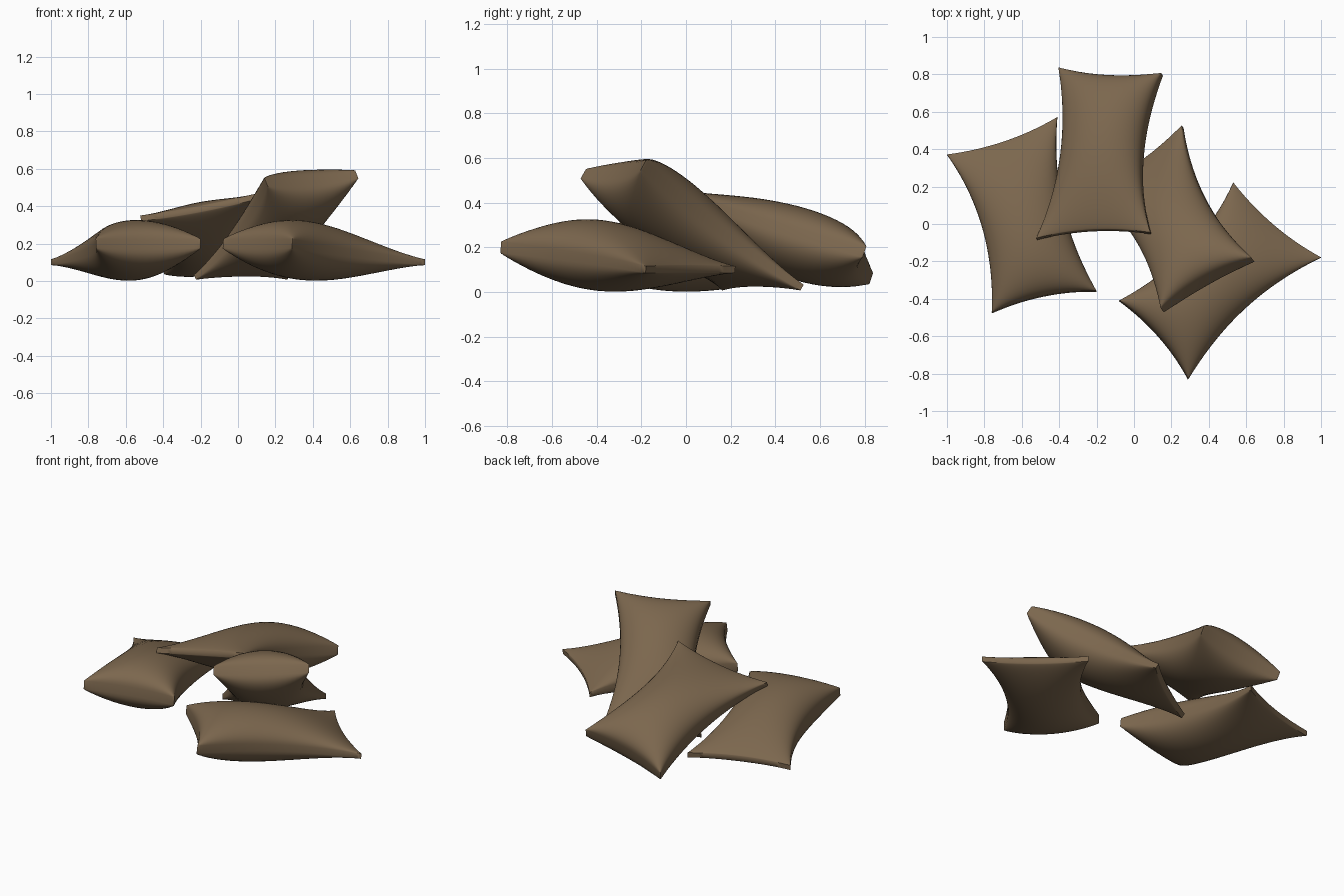
import bpy, bmesh, math
from mathutils import Vector

if "Cube" in bpy.data.objects:
    bpy.data.objects.remove(bpy.data.objects["Cube"])

cloth = bpy.data.materials.new("brown_cloth")
cloth.diffuse_color = (0.20, 0.135, 0.076, 1)
cloth.use_nodes = True
cloth.node_tree.nodes["Principled BSDF"].inputs["Base Color"].default_value = cloth.diffuse_color

NU, NV = 24, 32   # grid across and along each sack
PUFF = 0.135      # height of the filling above the seam


def sack(name, corners):
    """Stuffed sack between four corners: narrow end left, right, wide end right, left."""
    a, b, c, d = [Vector(p) for p in corners]
    normal = ((b + c - a - d).cross(c + d - a - b)).normalized()
    bm = bmesh.new()
    layers = []
    for side in (1, -1):
        grid = []
        for j in range(NV + 1):
            v = -math.cos(math.pi * j / NV)
            w = j and (1 + v) / 2
            # full at the narrow end, wedge-shaped towards the wide end
            length = w ** 0.45 * max(0, 1 - w) ** 0.8 / 0.442
            row = []
            for i in range(NU + 1):
                u = -math.cos(math.pi * i / NU)
                fu, fv = max(0, 1 - u * u), max(0, 1 - v * v)
                # sides and ends are drawn inwards between the corners
                s = (1 + u * (1 - 0.25 * fv)) / 2
                t = (1 + v * (1 - 0.07 * fu)) / 2
                p = a.lerp(b, s).lerp(d.lerp(c, s), t)
                h = 0.026 - 0.010 * w + PUFF * fu ** 0.5 * length
                row.append(bm.verts.new(p + normal * h * side))
            grid.append(row)
        for j in range(NV):
            for i in range(NU):
                bm.faces.new((grid[j][i], grid[j][i + 1], grid[j + 1][i + 1], grid[j + 1][i]))
        # border loop, for the seam
        layers.append(grid[0][:-1] + [r[-1] for r in grid[:-1]]
                      + grid[-1][:0:-1] + [r[0] for r in grid[:0:-1]])
    top, low = layers
    n = len(top)
    for k in range(n):
        m = (k + 1) % n
        bm.faces.new((top[k], low[k], low[m], top[m]))
    bmesh.ops.recalc_face_normals(bm, faces=bm.faces)
    me = bpy.data.meshes.new(name)
    bm.to_mesh(me)
    bm.free()
    me.materials.append(cloth)
    ob = bpy.data.objects.new(name, me)
    bpy.context.collection.objects.link(ob)
    bpy.ops.object.select_all(action='DESELECT')
    ob.select_set(True)
    bpy.context.view_layer.objects.active = ob
    bpy.ops.object.shade_smooth_by_angle(angle=math.radians(50))


# two sacks lying flat
sack("left_sack", [(-.76, -.475, .20), (-.20, -.36, .20), (-.41, .57, .10), (-1.0, .37, .10)])
sack("right_sack", [(-.08, -.41, .20), (.29, -.83, .20), (1.0, -.18, .10), (.53, .22, .10)])
# two sacks leaning on them
sack("leaning_sack", [(.15, -.46, .53), (.635, -.19, .57), (.26, .52, .02), (-.23, .17, .02)])
sack("back_sack", [(.15, .80, .18), (-.40, .83, .06), (-.52, -.08, .335), (.09, -.05, .45)])
